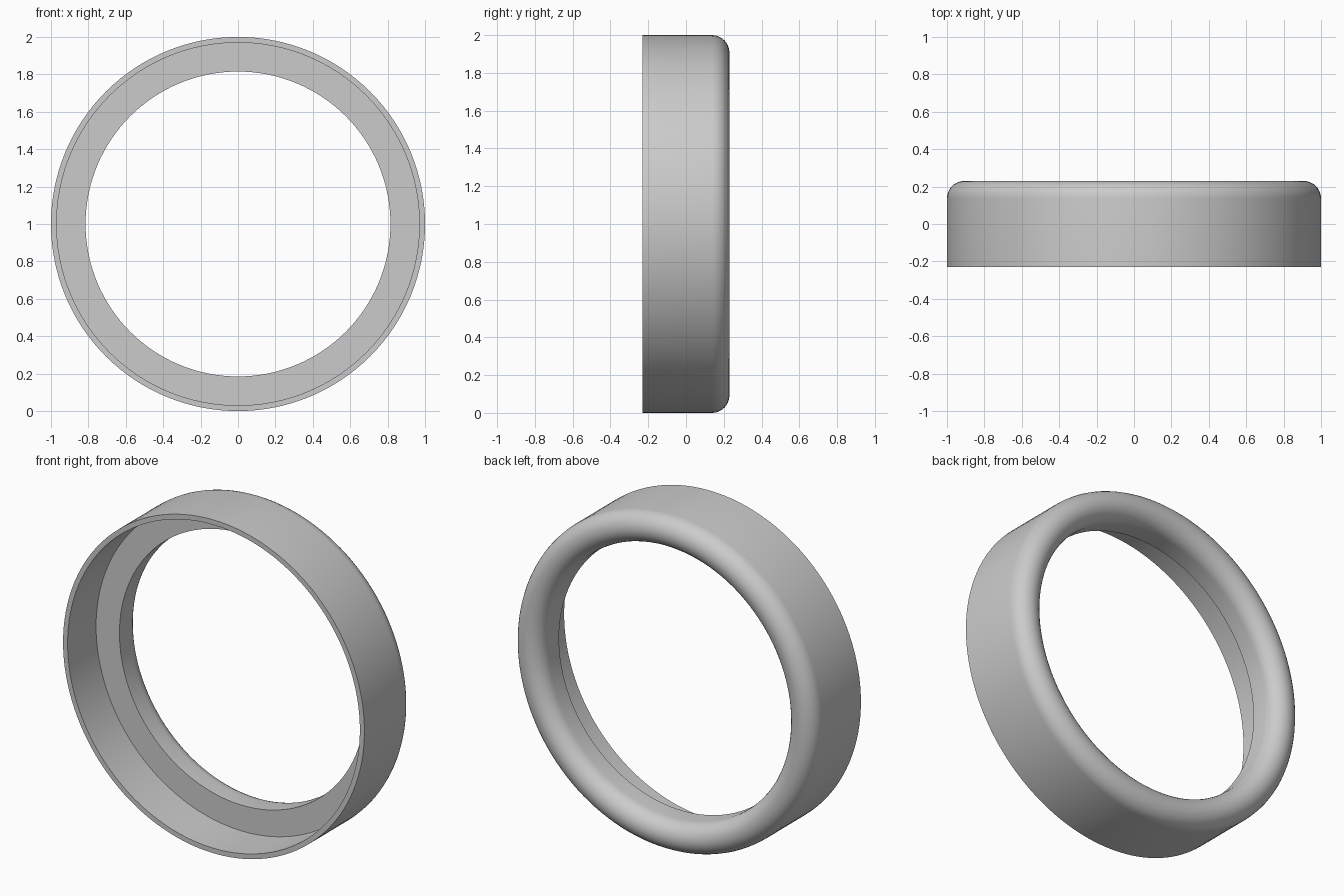
import bpy, bmesh
from math import sin, cos, pi, radians
from mathutils import Vector, Matrix

cube = bpy.data.objects.get("Cube")
if cube:
    bpy.data.objects.remove(cube)

OUTER, LIP, INNER = 1.0, 0.97, 0.815    # radii
FRONT, STEP, BACK = -0.23, 0.04, 0.23   # depths along y
SEGMENTS, ARC = 128, 16

# Plain grey material
grey = bpy.data.materials.new("grey")
grey.use_nodes = True
colour = (0.6, 0.6, 0.6, 1)
grey.diffuse_color = colour
grey.node_tree.nodes["Principled BSDF"].inputs["Base Color"].default_value = colour

# Cross-section: thin front lip, inner step, fully rounded back edge
round_r = (OUTER - INNER) / 2
mid = (OUTER + INNER) / 2
profile = [(INNER, STEP), (LIP, STEP), (LIP, FRONT), (OUTER, FRONT)]
for i in range(ARC + 1):
    a = pi * i / ARC
    profile.append((mid + round_r * cos(a), BACK - round_r + round_r * sin(a)))

# Sweep the cross-section around the y axis
bm = bmesh.new()
verts = [bm.verts.new((r, y, 0)) for r, y in profile]
edges = [bm.edges.new((v, verts[(i + 1) % len(verts)])) for i, v in enumerate(verts)]
bmesh.ops.spin(bm, geom=verts + edges, cent=(0, 0, 0), axis=(0, 1, 0),
               angle=2 * pi, steps=SEGMENTS, use_merge=True)
bmesh.ops.remove_doubles(bm, verts=bm.verts[:], dist=0.0001)
bmesh.ops.recalc_face_normals(bm, faces=bm.faces[:])
bmesh.ops.transform(bm, matrix=Matrix.Translation(Vector((0, 0, OUTER))), verts=bm.verts[:])

mesh = bpy.data.meshes.new("ring")
bm.to_mesh(mesh)
bm.free()
mesh.materials.append(grey)
ring = bpy.data.objects.new("ring", mesh)
bpy.context.collection.objects.link(ring)

# Smooth curves, sharp lip and step edges
bpy.ops.object.select_all(action='DESELECT')
ring.select_set(True)
bpy.context.view_layer.objects.active = ring
bpy.ops.object.shade_smooth_by_angle(angle=radians(30))
